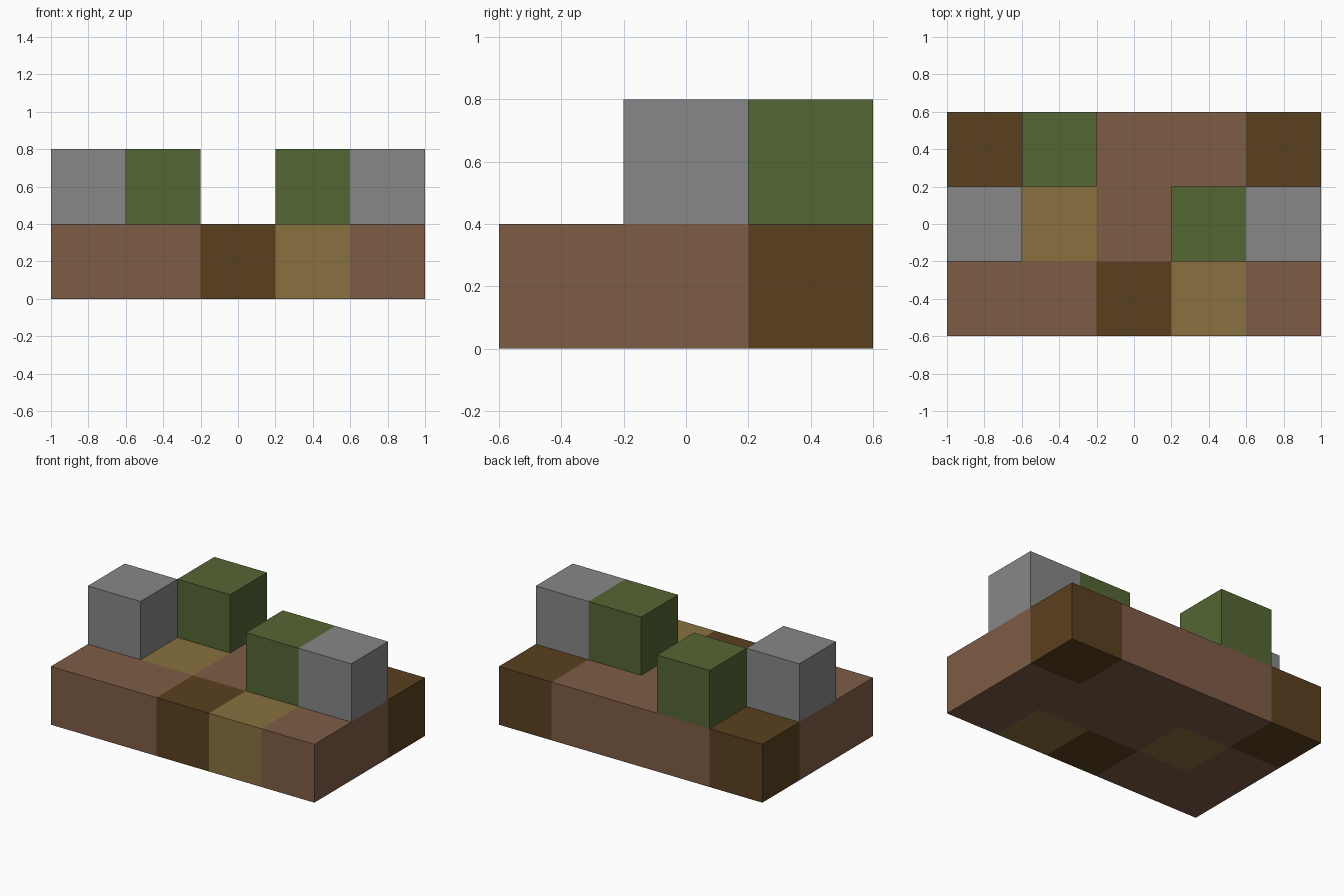
import bpy
import bmesh
from mathutils import Matrix, Vector

default_cube = bpy.data.objects.get("Cube")
if default_cube:
    bpy.data.objects.remove(default_cube, do_unlink=True)

SIZE = 0.4  # edge of one block


def make_material(name, color):
    mat = bpy.data.materials.new(name)
    mat.use_nodes = True
    mat.diffuse_color = (*color, 1)
    mat.node_tree.nodes["Principled BSDF"].inputs["Base Color"].default_value = (*color, 1)
    return mat


# Block kinds: layout letter -> part name and material
KINDS = {
    "d": ("dirt_block", make_material("dirt brown", (0.209, 0.107, 0.061))),
    "w": ("dark_wood_block", make_material("dark wood brown", (0.102, 0.051, 0.0144))),
    "p": ("plank_block", make_material("plank tan", (0.246, 0.165, 0.051))),
    "g": ("moss_block", make_material("moss green", (0.089, 0.133, 0.034))),
    "s": ("stone_block", make_material("stone grey", (0.242, 0.242, 0.242))),
}

# Layers from the bottom up; rows run back to front, letters from -x to +x
LAYERS = {
    "lower": ("wdddw",
              "dpddd",
              "ddwpd"),
    "upper": (".g...",
              "s..gs",
              "....."),
}


def add_block(name, mat, center):
    mesh = bpy.data.meshes.new(name)
    bm = bmesh.new()
    bmesh.ops.create_cube(bm, size=SIZE, matrix=Matrix.Translation(Vector((0, 0, SIZE / 2))))
    bm.to_mesh(mesh)
    bm.free()
    mesh.materials.append(mat)
    obj = bpy.data.objects.new(name, mesh)
    obj.location = center
    bpy.context.collection.objects.link(obj)


# Stack the blocks
for level, (layer, rows) in enumerate(LAYERS.items()):
    for j, row in enumerate(rows):
        for i, letter in enumerate(row):
            if letter in KINDS:
                part, mat = KINDS[letter]
                add_block(f"{layer}_{part}", mat,
                          ((i - 2) * SIZE, (1 - j) * SIZE, level * SIZE))
